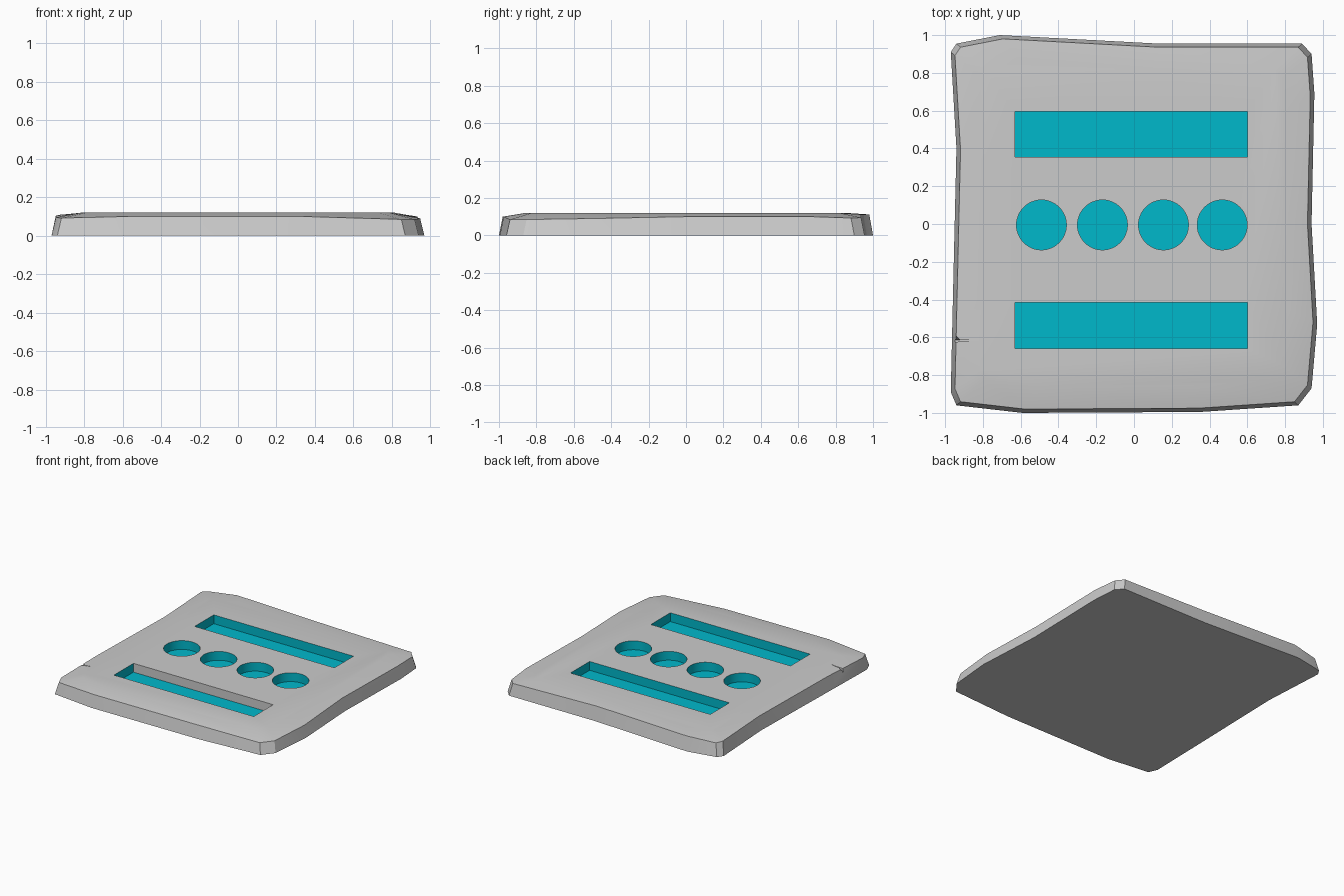
import bpy, bmesh
from math import radians

if "Cube" in bpy.data.objects:
    bpy.data.objects.remove(bpy.data.objects["Cube"])

# Uneven slab outline: x, y at the base and height of the upper rim
OUTLINE = [
    (-0.97, 0.91, .105), (-0.94, 0.955, .10), (-0.71, 1.0, .112), (0.13, 0.955, .112),
    (0.89, 0.955, .095), (0.94, 0.90, .093), (0.955, 0.69, .10), (0.94, 0.0, .10),
    (0.97, -0.53, .09), (0.94, -0.87, .085), (0.87, -0.96, .085), (0.35, -0.995, .10),
    (-0.59, -1.0, .10), (-0.94, -0.96, .092), (-0.97, -0.89, .095), (-0.96, -0.45, .108),
    (-0.94, 0.4, .106)]
TOP, FLOOR = 0.12, 0.05


def make_object(name, bm):
    bmesh.ops.recalc_face_normals(bm, faces=bm.faces)
    mesh = bpy.data.meshes.new(name)
    bm.to_mesh(mesh)
    bm.free()
    obj = bpy.data.objects.new(name, mesh)
    bpy.context.collection.objects.link(obj)
    return obj


def loft(bm, rings):
    rings = [[bm.verts.new(p) for p in ring] for ring in rings]
    n = len(rings[0])
    for a, b in zip(rings, rings[1:]):
        for i in range(n):
            j = (i + 1) % n
            bm.faces.new((a[i], a[j], b[j], b[i]))
    bm.faces.new(rings[0][::-1])
    bm.faces.new(rings[-1])


# Stone slab: base, leaning sides, softly domed top
bm = bmesh.new()
loft(bm, [[(x, y, 0) for x, y, z in OUTLINE],
          [(x * .977, y * .98, z) for x, y, z in OUTLINE],
          [(x * .84, y * .86, TOP) for x, y, z in OUTLINE]])
slab = make_object("stone_slab", bm)

# Pocket cutters: two bars and a row of four round holes
bm = bmesh.new()
for y0, y1 in ((0.355, 0.595), (-0.66, -0.415)):
    corners = [(-0.63, y0), (0.60, y0), (0.60, y1), (-0.63, y1)]
    loft(bm, [[(x, y, z) for x, y in corners] for z in (FLOOR, 0.2)])
for x in (-0.49, -0.167, 0.156, 0.467):
    res = bmesh.ops.create_cone(bm, cap_ends=True, segments=48, radius1=0.132,
                                radius2=0.132, depth=0.2 - FLOOR)
    bmesh.ops.translate(bm, verts=res["verts"], vec=(x, -0.005, (0.2 + FLOOR) / 2))
pockets = make_object("pocket_cutter", bm)

# Chip broken out of the left rim
bm = bmesh.new()
loft(bm, [[(-0.82, -0.615, 0.117), (-1.0, -0.63, 0.06), (-1.0, -0.615, 0.06)],
          [(-0.80, -0.615, 0.17), (-1.0, -0.625, 0.17), (-1.0, -0.40, 0.17)]])
chip = make_object("chip_cutter", bm)

for cutter in (pockets, chip):
    cutter.hide_render = True
    cutter.hide_viewport = False
    mod = slab.modifiers.new(cutter.name, 'BOOLEAN')
    mod.operation = 'DIFFERENCE'
    mod.solver = 'EXACT'
    mod.object = cutter
bpy.context.view_layer.objects.active = slab
slab.select_set(True)
for mod in list(slab.modifiers):
    bpy.ops.object.modifier_apply(modifier=mod.name)
for cutter in (pockets, chip):
    bpy.data.objects.remove(cutter)

# Cyan lining inside the pockets
cyan = bpy.data.materials.new("cyan")
cyan.diffuse_color = (0.0, 0.48, 0.60, 1)
cyan.use_nodes = True
cyan.node_tree.nodes["Principled BSDF"].inputs["Base Color"].default_value = cyan.diffuse_color
slab.data.materials.clear()
slab.data.materials.append(None)
slab.data.materials.append(cyan)
for face in slab.data.polygons:
    c = face.center
    inside = abs(c.x) < 0.65 and abs(c.y) < 0.68 and 0.03 < c.z < TOP - 0.01
    bare_wall = abs(c.y + 0.415) < 0.01 and face.normal.y < -0.9
    face.material_index = int(inside and not bare_wall)

bpy.ops.object.shade_smooth_by_angle(angle=radians(30))
